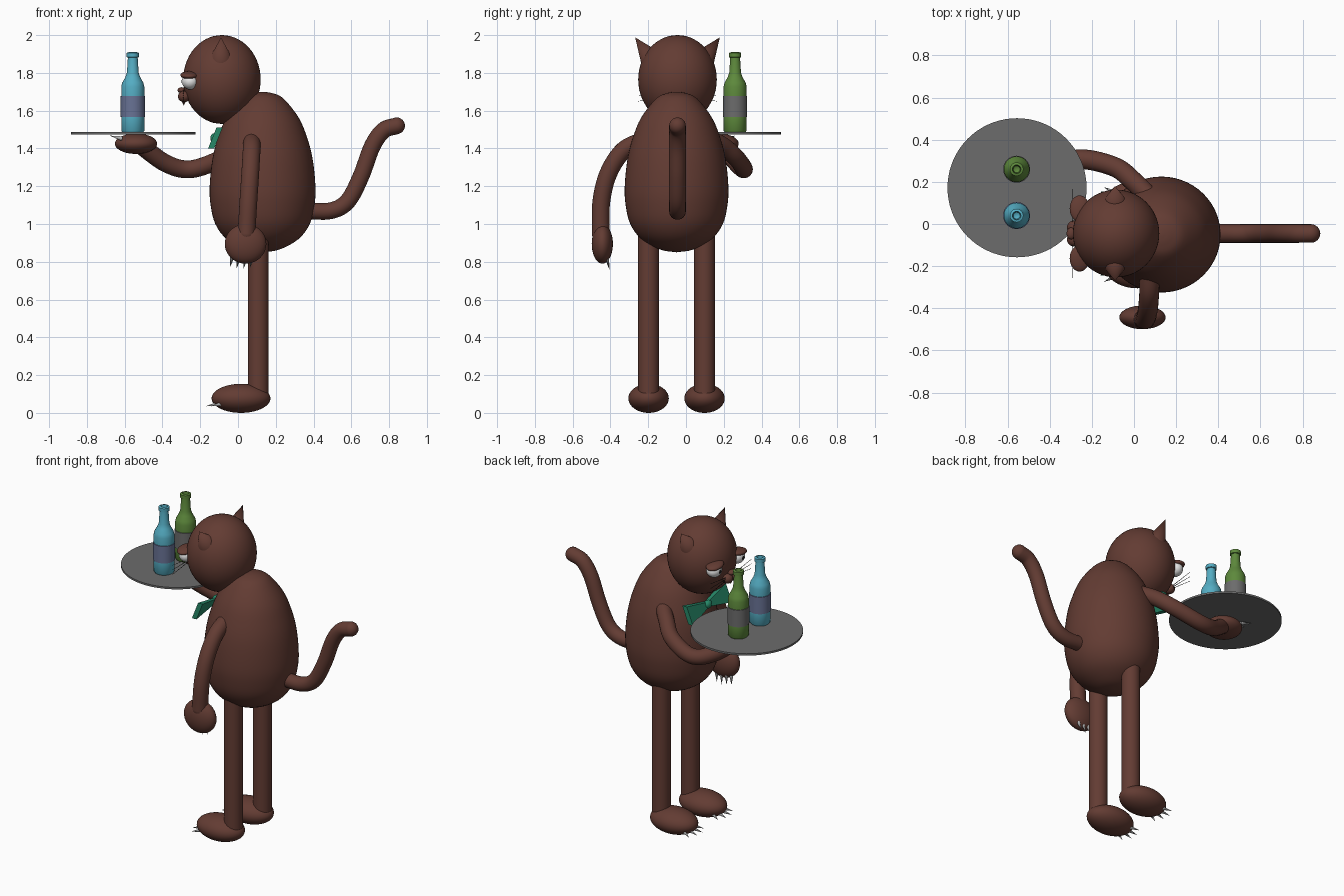
import bpy, bmesh, math
from mathutils import Vector, Matrix

cube = bpy.data.objects.get("Cube")
if cube:
    bpy.data.objects.remove(cube, do_unlink=True)


def material(name, r, g, b):
    m = bpy.data.materials.new(name)
    m.use_nodes = True
    m.diffuse_color = (r, g, b, 1)
    m.node_tree.nodes["Principled BSDF"].inputs["Base Color"].default_value = (r, g, b, 1)
    return m


BROWN = material("brown fur", .125, .045, .033)
WHITE = material("eye white", .8, .8, .8)
BLACK = material("black", .01, .01, .01)
GREY = material("grey", .15, .15, .15)
CLAW = material("claw grey", .45, .45, .45)
BLUE = material("blue glass", .09, .42, .55)
SLATE = material("slate label", .14, .17, .3)
GREEN = material("green glass", .11, .25, .045)
TEAL = material("bow green", .02, .25, .14)
MID = -.045  # the body's plane of symmetry in y


def finish(name, bm, *mats, angle=40):
    bmesh.ops.recalc_face_normals(bm, faces=bm.faces)
    me = bpy.data.meshes.new(name)
    bm.to_mesh(me)
    bm.free()
    for m in mats:
        me.materials.append(m)
    ob = bpy.data.objects.new(name, me)
    bpy.context.collection.objects.link(ob)
    bpy.ops.object.select_all(action='DESELECT')
    ob.select_set(True)
    bpy.context.view_layer.objects.active = ob
    bpy.ops.object.shade_smooth_by_angle(angle=math.radians(angle))
    return ob


def ellipsoid(name, centre, radii, mat, tilt=0, segs=40):
    bm = bmesh.new()
    bmesh.ops.create_uvsphere(bm, u_segments=segs, v_segments=segs // 2, radius=1)
    bm.transform(Matrix.Translation(centre) @ Matrix.Rotation(tilt, 4, 'X') @ Matrix.Diagonal((*radii, 1)))
    return finish(name, bm, mat)


def cone(name, base, tip, r1, mat, r2=0, segs=12):
    base, tip = Vector(base), Vector(tip)
    axis = tip - base
    bm = bmesh.new()
    bmesh.ops.create_cone(bm, cap_ends=True, segments=segs, radius1=r1, radius2=r2, depth=axis.length)
    bm.transform(Matrix.Translation((base + tip) / 2) @ axis.to_track_quat('Z', 'Y').to_matrix().to_4x4())
    return finish(name, bm, mat)


def smooth_path(points, steps=8):
    pts = [Vector(p) for p in points]
    pts = [2 * pts[0] - pts[1]] + pts + [2 * pts[-1] - pts[-2]]
    out = []
    for a, b, c, d in zip(pts, pts[1:], pts[2:], pts[3:]):
        for i in range(steps):
            t = i / steps
            out.append(.5 * (2 * b + (c - a) * t + (2 * a - 5 * b + 4 * c - d) * t * t
                             + (3 * b - a - 3 * c + d) * t ** 3))
    return out + [pts[-2]]


def tube(name, points, radius, mat):
    path = smooth_path(points)
    bm = bmesh.new()
    n = 24
    side = None
    rings = []
    for i, p in enumerate(path):
        t = (path[min(i + 1, len(path) - 1)] - path[max(i - 1, 0)]).normalized()
        side = t.orthogonal() if side is None else side - t * side.dot(t)
        side.normalize()
        up = t.cross(side)
        rings.append([bm.verts.new(p + radius * (math.cos(a) * side + math.sin(a) * up))
                      for a in (math.tau * k / n for k in range(n))])
    for r, s in zip(rings, rings[1:]):
        for k in range(n):
            bm.faces.new((r[k], r[(k + 1) % n], s[(k + 1) % n], s[k]))
    # rounded ends
    for p in (path[0], path[-1]):
        bmesh.ops.create_uvsphere(bm, u_segments=n, v_segments=12, radius=radius, matrix=Matrix.Translation(p))
    return finish(name, bm, mat)


def lathe(name, profile, centre, mats, rule=None, scale_y=1, segs=40):
    bm = bmesh.new()
    verts = [bm.verts.new((r, 0, z)) for r, z in profile]
    edges = [bm.edges.new(e) for e in zip(verts, verts[1:])]
    bmesh.ops.spin(bm, geom=verts + edges, cent=(0, 0, 0), axis=(0, 0, 1), angle=math.tau, steps=segs)
    bmesh.ops.remove_doubles(bm, verts=bm.verts, dist=.0005)
    if rule:
        for f in bm.faces:
            f.material_index = rule(f.calc_center_median())
    bm.transform(Matrix.Translation(centre) @ Matrix.Diagonal((1, scale_y, 1, 1)))
    return finish(name, bm, *mats)


# Torso and head
torso = [(0, .85), (.09, .865), (.19, .92), (.25, 1.0), (.275, 1.1), (.28, 1.2), (.265, 1.345),
         (.235, 1.46), (.19, 1.565), (.11, 1.665), (.05, 1.693), (0, 1.7)]
curve = [(max(p.x, 0), p.y) for p in smooth_path([(r, z, 0) for r, z in torso], 4)]
lathe("torso", curve, (.13, -.05, 0), [BROWN], scale_y=.98, segs=56)
ellipsoid("head", (-.085, MID, 1.765), (.205, .208, .235), BROWN, segs=56)

# Paired parts: legs, feet, ears, eyes, whiskers
for side, s in (("left", -1), ("right", 1)):
    leg_y = MID - .005 + s * .148
    cone(side + "_leg", (.107, leg_y, .07), (.107, leg_y, 1.05), .055, BROWN, .055, 32)
    ellipsoid(side + "_foot", (.016, leg_y, .077), (.156, .107, .077), BROWN)
    for i in range(4):
        a = (i - 1.5) * .38
        d = Vector((-math.cos(a), math.sin(a) * .75, 0))
        root = Vector((.016, leg_y, .05)) + d * .115
        cone(side + "_toe_claw", root, root + d * .075 + Vector((0, 0, -.015)), .013, CLAW)

    cone(side + "_ear", (-.09, MID + s * .135, 1.865), (-.09, MID + s * .224, 1.988), .064, BROWN, segs=32)

    eye_y = MID + s * .118
    ellipsoid(side + "_eye", (-.253, eye_y, 1.755), (.044, .05, .043), WHITE)
    ellipsoid(side + "_pupil", (-.292, eye_y, 1.755), (.007, .014, .014), BLACK, segs=16)
    ellipsoid(side + "_eyelid", (-.258, eye_y, 1.788), (.047, .063, .02), BROWN, tilt=-s * .12)

    ellipsoid(side + "_muzzle", (-.285, MID + s * .028, 1.675), (.033, .034, .03), BROWN, segs=24)
    for i in range(3):
        cone(side + "_whisker", (-.29, MID + s * .04, 1.68 + .008 * (i - 1)),
             (-.29, MID + s * .21, 1.68 + .03 * (i - 1)), .002, BLACK, .001, 6)

# Nose and chin
ellipsoid("nose", (-.298, MID, 1.708), (.022, .028, .016), BROWN, segs=24)
cone("chin", (-.287, MID, 1.665), (-.287, MID, 1.628), .02, BROWN)

# Bow tie, leaning along the chest
for s in (-1, 1):
    bm = bmesh.new()
    bmesh.ops.create_cube(bm, size=2)
    for v in bm.verts:
        outer = v.co.y > 0
        z = v.co.z * (.055 if outer else .015)
        v.co = (-.12 + v.co.x * (.016 if outer else .01) + .4 * z,
                MID + s * (.2 if outer else .01), 1.455 + z)
    finish("bow_wing", bm, TEAL)
ellipsoid("bow_knot", (-.125, MID, 1.455), (.022, .03, .026), TEAL, segs=20)

# Tail
tube("tail", [(.36, MID, 1.07), (.49, MID, 1.07), (.58, MID, 1.12), (.65, MID, 1.25),
              (.71, MID, 1.41), (.77, MID, 1.495), (.84, MID, 1.52)], .044, BROWN)

# Hanging arm and hand
tube("hanging_arm", [(.075, -.22, 1.445), (.072, -.33, 1.39), (.065, -.41, 1.27),
                     (.055, -.448, 1.12), (.045, -.452, .95)], .047, BROWN)
ellipsoid("hanging_hand", (.04, -.443, .895), (.11, .056, .105), BROWN)
for i in range(4):
    x = -.03 + .035 * i
    cone("finger_claw", (x, -.42, .825), (x - .012, -.405, .757 + .008 * abs(i - 2)), .012, CLAW)

# Raised arm and hand
tube("raised_arm", [(.08, .12, 1.455), (0, .2, 1.41), (-.09, .27, 1.345), (-.25, .307, 1.29),
                    (-.38, .27, 1.32), (-.52, .19, 1.42)], .047, BROWN)
ellipsoid("raised_hand", (-.54, .172, 1.425), (.112, .107, .054), BROWN)
for i in range(4):
    y = .172 + (i - 1.5) * .045
    cone("raised_claw", (-.615, y, 1.452), (-.68, y + (i - 1.5) * .012, 1.468), .012, CLAW)

# Tray
cone("tray", (-.555, .172, 1.474), (-.555, .172, 1.486), .33, GREY, .33, 72)

# Bottles with wraparound labels and hollow mouths
bottle = [(0, 0), (.055, 0), (.061, .008), (.061, .08), (.064, .081), (.064, .191), (.061, .192),
          (.061, .24), (.056, .262), (.04, .29), (.031, .315), (.026, .395), (.032, .397),
          (.032, .42), (.02, .424), (.016, .38), (0, .37)]
for name, y, glass, label in (("blue_bottle", .04, BLUE, SLATE), ("green_bottle", .26, GREEN, GREY)):
    lathe(name, bottle, (-.557, y, 1.486), [glass, label], lambda c: int(.0802 < c.z < .1918))
